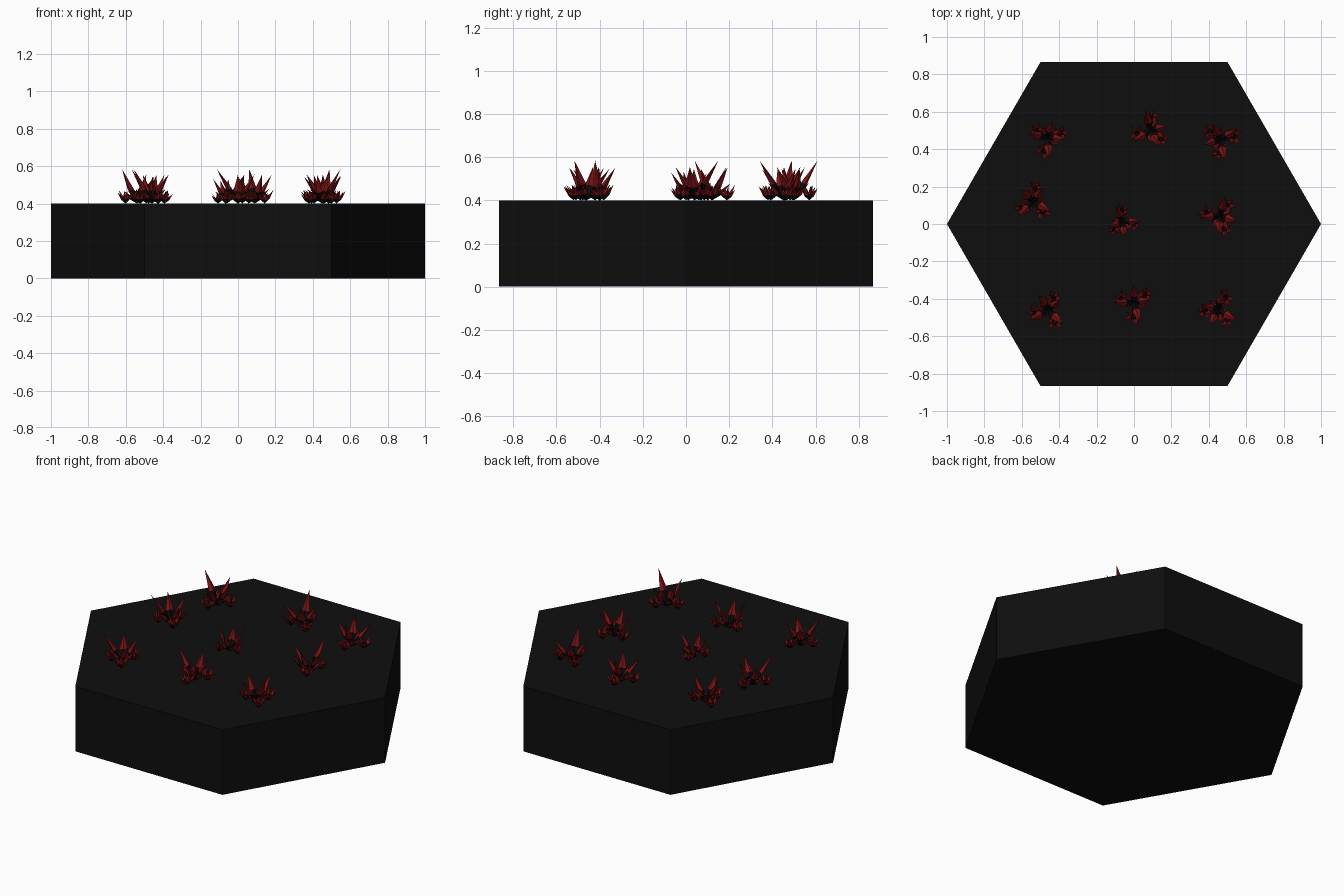
import bpy, bmesh, math, random
from mathutils import Matrix, Vector

cube = bpy.data.objects.get("Cube")
if cube:
    bpy.data.objects.remove(cube, do_unlink=True)


def make_material(name, color):
    mat = bpy.data.materials.new(name)
    mat.use_nodes = True
    mat.diffuse_color = color
    bsdf = mat.node_tree.nodes["Principled BSDF"]
    bsdf.inputs["Base Color"].default_value = color
    return mat


stone = make_material("black stone", (0.0045, 0.0045, 0.0045, 1))
leaf_dark = make_material("black leaf base", (0.004, 0.003, 0.003, 1))
leaf_red = make_material("deep red leaf tip", (0.19, 0.006, 0.007, 1))


def add_object(name, bm, mats):
    mesh = bpy.data.meshes.new(name)
    bm.to_mesh(mesh)
    bm.free()
    for mat in mats:
        mesh.materials.append(mat)
    obj = bpy.data.objects.new(name, mesh)
    bpy.context.collection.objects.link(obj)
    return obj


# Hexagonal ground tile
bm = bmesh.new()
bmesh.ops.create_cone(bm, cap_ends=True, segments=6, radius1=1, radius2=1, depth=0.4,
                      matrix=Matrix.Translation((0, 0, 0.2)) @ Matrix.Rotation(math.radians(30), 4, "Z"))
# Put corners on the x axis whichever way the primitive starts
if max(v.co.x for v in bm.verts) < 0.95:
    bmesh.ops.rotate(bm, verts=bm.verts, matrix=Matrix.Rotation(math.radians(30), 3, "Z"))
add_object("hexagon_tile", bm, [stone])


def add_blade(bm, root, turn, tilt, length, width):
    """Four-sided spike: narrow dark foot, wide middle, long red tip."""
    place = (Matrix.Translation(root) @ Matrix.Rotation(turn, 4, "Z")
             @ Matrix.Rotation(tilt, 4, "Y"))
    foot = bm.verts.new(place @ Vector((0, 0, 0)))
    tip = bm.verts.new(place @ Vector((0, 0, length)))
    waist = length * 0.42
    half = width / 2
    ring = [bm.verts.new(place @ Vector(p)) for p in (
        (half * 0.6, 0, waist), (0, half, waist), (-half * 0.6, 0, waist), (0, -half, waist))]
    for i in range(4):
        a, b = ring[i], ring[(i + 1) % 4]
        bm.faces.new((foot, b, a)).material_index = 0
        bm.faces.new((a, b, tip)).material_index = 1


def add_tuft(bm, root, count, tilt, length, width, rng):
    start = rng.uniform(0, math.tau)
    for i in range(count):
        add_blade(bm, root, start + math.tau * i / count + rng.uniform(-0.2, 0.2),
                  math.radians(tilt + rng.uniform(-7, 7)),
                  length * rng.uniform(0.85, 1.1), width)


# Spiky plant: tall middle tuft with small tufts around it
rng = random.Random(4)
bm = bmesh.new()
add_tuft(bm, Vector((0, 0, 0)), 4, 33, 0.2, 0.048, rng)
add_tuft(bm, Vector((0, 0, 0)), 5, 42, 0.11, 0.034, rng)
for angle in (20, 150, 255):
    a = math.radians(angle)
    root = Vector((math.cos(a), math.sin(a), 0)) * 0.07
    add_tuft(bm, root, 6, 38, 0.08, 0.026, rng)
    add_blade(bm, root, a, 0.1, 0.07, 0.024)
first = add_object("spiky_plant", bm, [leaf_dark, leaf_red])

# Nine plants in three rows: x, y, turn in degrees, scale
plants = [(-0.46, 0.46, 0, 1), (0.09, 0.50, 300, 1), (0.46, 0.45, 120, 1),
          (-0.54, 0.12, 60, 1), (-0.06, 0.01, 200, 0.85), (0.46, 0.04, 270, 1),
          (-0.46, -0.46, 45, 1), (0.0, -0.42, 15, 1), (0.45, -0.46, 165, 1)]
for i, (x, y, turn, scale) in enumerate(plants):
    obj = first
    if i:
        obj = bpy.data.objects.new("spiky_plant", first.data)
        bpy.context.collection.objects.link(obj)
    obj.location = (x, y, 0.4)
    obj.rotation_euler.z = math.radians(turn)
    obj.scale = (scale,) * 3
